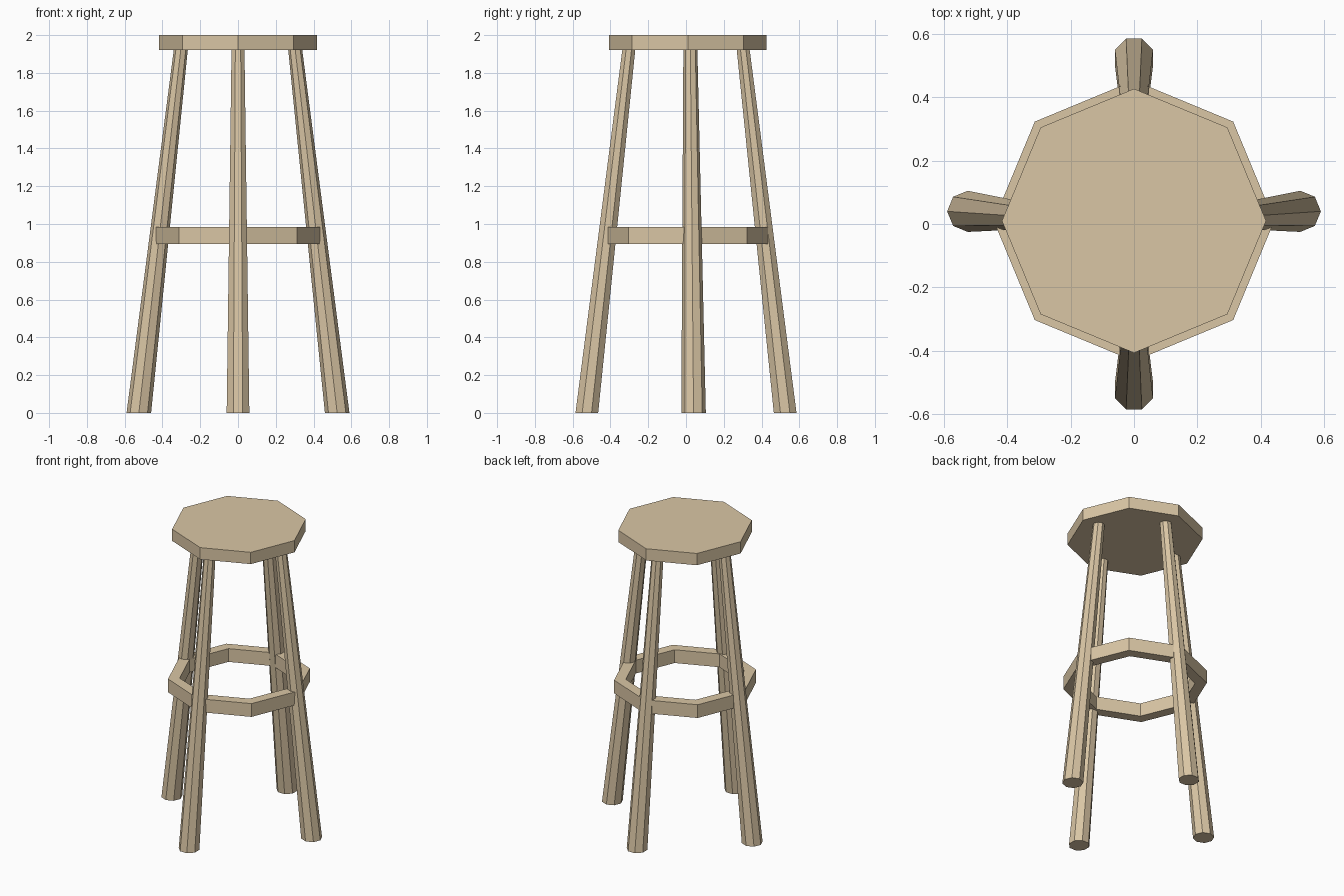
import bpy, bmesh, math
from mathutils import Vector

if "Cube" in bpy.data.objects:
    bpy.data.objects.remove(bpy.data.objects["Cube"])

wood = bpy.data.materials.new("light_wood")
wood.diffuse_color = (0.70, 0.565, 0.375, 1)
wood.use_nodes = True
wood.node_tree.nodes["Principled BSDF"].inputs["Base Color"].default_value = wood.diffuse_color

SIDES = 8
CY = 0.01  # the seat and ring sit slightly behind the origin


def octagon(bm, centre, radius, turn=0.0):
    """Eight vertices around a centre, flat in z."""
    return [bm.verts.new(Vector(centre) + Vector((
        radius * math.cos(turn + i * math.tau / SIDES),
        radius * math.sin(turn + i * math.tau / SIDES), 0)))
        for i in range(SIDES)]


def bridge(bm, a, b):
    for i in range(SIDES):
        j = (i + 1) % SIDES
        bm.faces.new((a[i], a[j], b[j], b[i]))


def finish(bm, name):
    bmesh.ops.recalc_face_normals(bm, faces=bm.faces)
    mesh = bpy.data.meshes.new(name)
    bm.to_mesh(mesh)
    bm.free()
    mesh.materials.append(wood)
    bpy.context.collection.objects.link(bpy.data.objects.new(name, mesh))


def tapered_post(name, foot, r_foot, head, r_head, turn=0.0):
    bm = bmesh.new()
    low = octagon(bm, foot, r_foot, turn)
    high = octagon(bm, head, r_head, turn)
    bridge(bm, low, high)
    bm.faces.new(low)
    bm.faces.new(high)
    finish(bm, name)


# Seat: thick octagonal slab
tapered_post("seat", (0, CY, 1.92), 0.417, (0, CY, 2.0), 0.417)

# Foot ring: octagonal band with a rectangular section
bm = bmesh.new()
section = [(0.443, 0.895), (0.443, 0.985), (0.37, 0.985), (0.37, 0.895)]
loops = [octagon(bm, (0, CY, z), r) for r, z in section]
for k in range(4):
    bridge(bm, loops[k], loops[(k + 1) % 4])
finish(bm, "foot_ring")

# Legs: tapered, splayed outward; side legs are turned by half a facet
half = math.pi / SIDES
for label, s in (("front", -1), ("back", 1)):
    tapered_post(label + "_leg", (0, s * 0.525, 0), 0.065,
                 (0, s * 0.302, 1.93), 0.037, half)
for label, s in (("left", -1), ("right", 1)):
    tapered_post(label + "_leg", (s * 0.525, 0.04, 0), 0.065,
                 (s * 0.302, 0.023, 1.93), 0.037)
